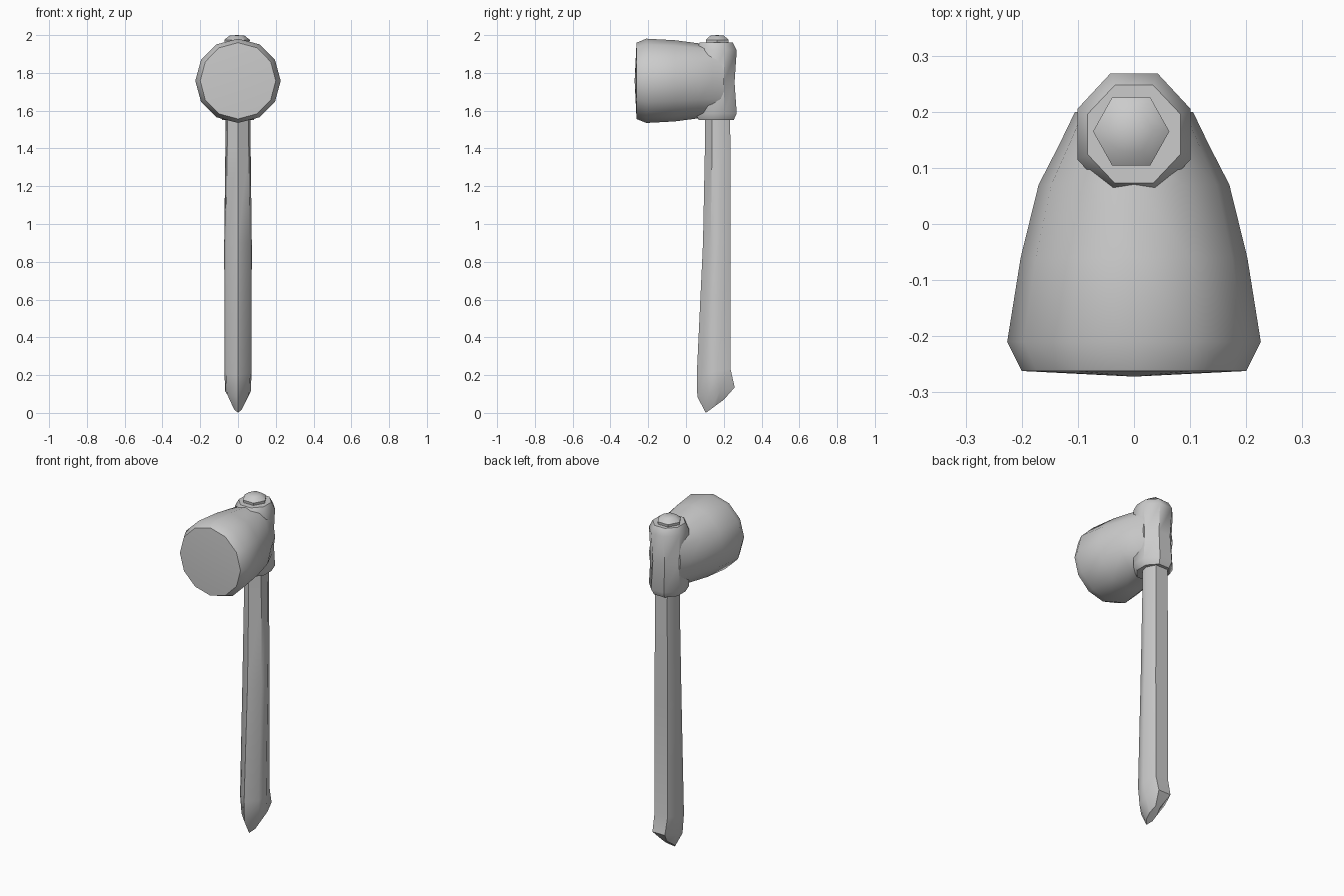
import bpy, bmesh
from math import cos, sin, pi, radians

if "Cube" in bpy.data.objects:
    bpy.data.objects.remove(bpy.data.objects["Cube"])


def loft(name, rings, tip_start=None, tip_end=None, angle=42):
    """Skin a list of equal-length point rings; ends close to a tip or a flat cap."""
    bm = bmesh.new()
    vs = [[bm.verts.new(p) for p in ring] for ring in rings]
    n = len(vs[0])
    for a, b in zip(vs, vs[1:]):
        for i in range(n):
            j = (i + 1) % n
            bm.faces.new((a[i], a[j], b[j], b[i]))
    for ring, tip in ((vs[0], tip_start), (vs[-1], tip_end)):
        if tip:
            t = bm.verts.new(tip)
            for i in range(n):
                bm.faces.new((ring[i], ring[(i + 1) % n], t))
        else:
            bm.faces.new(ring)
    bmesh.ops.recalc_face_normals(bm, faces=bm.faces[:])
    mesh = bpy.data.meshes.new(name)
    bm.to_mesh(mesh)
    bm.free()
    ob = bpy.data.objects.new(name, mesh)
    bpy.context.collection.objects.link(ob)
    bpy.ops.object.select_all(action='DESELECT')
    ob.select_set(True)
    bpy.context.view_layer.objects.active = ob
    bpy.ops.object.shade_smooth_by_angle(angle=radians(angle))
    return ob


def circle(n, start=0):
    return [(cos(start + 2 * pi * i / n), sin(start + 2 * pi * i / n)) for i in range(n)]


# hammer head: 12-sided sections along y (y, half width, half height)
HEAD_Z = 1.758
sections = [(-0.262, 0.20, 0.202), (-0.21, 0.226, 0.223), (-0.06, 0.202, 0.215),
            (0.07, 0.170, 0.198), (0.14, 0.134, 0.195), (0.20, 0.105, 0.19)]
loft("hammer_head",
     [[(rx * c, y, HEAD_Z + rz * s) for c, s in circle(12)] for y, rx, rz in sections],
     tip_start=(0, -0.272, HEAD_Z))

# socket: waisted upright sleeve (z, half width, half depth)
levels = [(1.55, 0.085, 0.095), (1.585, 0.104, 0.112), (1.75, 0.097, 0.10),
          (1.92, 0.104, 0.112), (1.96, 0.085, 0.09)]
loft("head_socket",
     [[(rx * c * 1.05, 0.16 + ry * s * 1.05, z) for c, s in circle(8, pi / 8)]
      for z, rx, ry in levels])

# handle: ridged front, rounded back (front y, front z, back y, back z, half width)
half = [(0.85, 0.28), (1.0, 0.6), (0.6, 1.0)]
outline = [(0, 0)] + half + [(-x, t) for x, t in reversed(half)]
stations = [(0.105, 0.0, 0.20, 0.07, 0.025), (0.06, 0.085, 0.258, 0.135, 0.068),
            (0.057, 0.2, 0.235, 0.235, 0.072), (0.09, 0.9, 0.235, 0.9, 0.073),
            (0.10, 1.4, 0.235, 1.4, 0.067), (0.10, 1.9, 0.23, 1.9, 0.065)]
loft("handle",
     [[(w * x, yf + (yb - yf) * t, zf + (zb - zf) * t) for x, t in outline]
      for yf, zf, yb, zb, w in stations])

# handle end showing through the top of the socket
loft("handle_top",
     [[(r * c - 0.005, 0.165 + r * s * 1.03, z) for c, s in circle(6)]
      for r, z in [(0.062, 1.93), (0.068, 1.975), (0.04, 1.997)]],
     tip_end=(-0.005, 0.165, 2.0))
